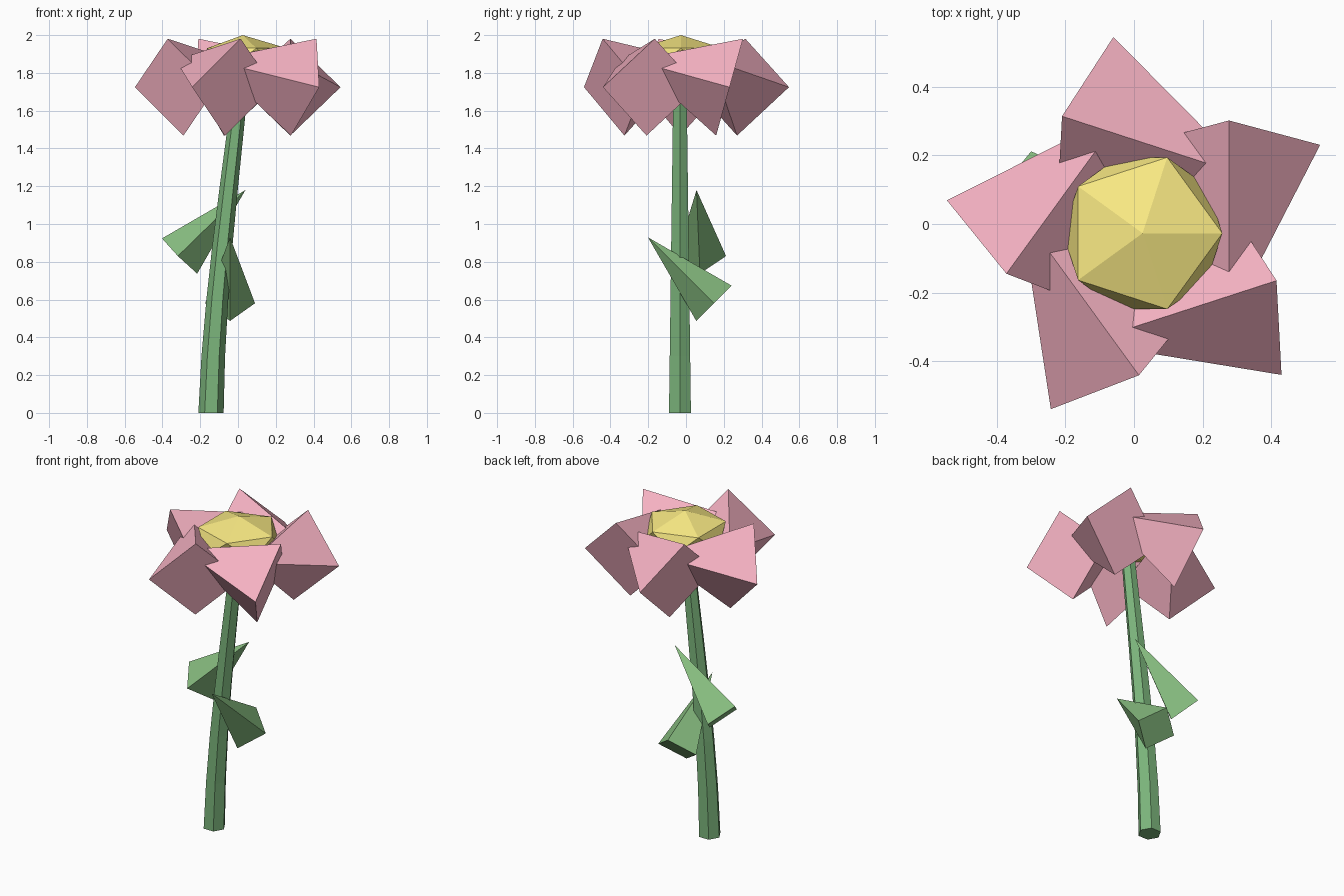
import bpy, bmesh, math
from mathutils import Matrix, Vector

if "Cube" in bpy.data.objects:
    bpy.data.objects.remove(bpy.data.objects["Cube"])

CX, CY = 0.025, -0.027          # axis of the flower head


def material(name, rgb):
    m = bpy.data.materials.new(name)
    m.diffuse_color = (*rgb, 1)
    m.use_nodes = True
    m.node_tree.nodes["Principled BSDF"].inputs["Base Color"].default_value = m.diffuse_color
    return m


PINK = material("petal_pink", (0.93, 0.45, 0.55))
GREEN = material("leaf_green", (0.25, 0.52, 0.22))
STEM = material("stem_green", (0.20, 0.46, 0.20))
YELLOW = material("center_yellow", (0.95, 0.82, 0.23))


def finish(name, bm, mat):
    bmesh.ops.recalc_face_normals(bm, faces=bm.faces)
    mesh = bpy.data.meshes.new(name)
    bm.to_mesh(mesh)
    bm.free()
    mesh.materials.append(mat)
    obj = bpy.data.objects.new(name, mesh)
    bpy.context.collection.objects.link(obj)
    return obj


def pyramid(name, mat, center, radius, depth, tilt, turn):
    """Four-sided cone, tilted about x, then turned about z."""
    bm = bmesh.new()
    bmesh.ops.create_cone(
        bm, cap_ends=True, segments=4, radius1=radius, radius2=0, depth=depth,
        matrix=Matrix.Rotation(turn, 4, 'Z') @ Matrix.Rotation(tilt, 4, 'X'))
    bmesh.ops.remove_doubles(bm, verts=bm.verts, dist=1e-5)
    finish(name, bm, mat).location = center


# Stem: tapered hexagonal tube leaning in a gentle curve
bm = bmesh.new()
rings = []
for i in range(7):
    z = 1.8 * i / 6
    x = -0.143 + 0.0218 * z + 0.0656 * z ** 2 - 0.0149 * z ** 3
    r = 0.067 - 0.0152 * z
    rings.append([bm.verts.new((x + r * math.cos(k * math.pi / 3),
                                CY - 0.005 + r * math.sin(k * math.pi / 3), z))
                  for k in range(6)])
for a, b in zip(rings, rings[1:]):
    for k in range(6):
        n = (k + 1) % 6
        bm.faces.new((a[k], a[n], b[n], b[k]))
bm.faces.new(rings[0])
bm.faces.new(rings[-1])
finish("stem", bm, STEM)

# Leaves: slim pyramids pitched 45 degrees
for i, pos in enumerate([(-0.042, -0.027, 0.755), (-0.135, 0.068, 1.005)]):
    pyramid(f"leaf_{i + 1}", GREEN, pos, 0.132, 0.494, math.radians(45), 1.5 * i)

# Petals: five tilted pyramids in a pinwheel
for i in range(5):
    turn = math.tau * i / 5
    offset = Matrix.Rotation(turn, 3, 'Z') @ Vector((0.252, 0, 0))
    pyramid(f"petal_{i + 1}", PINK, offset + Vector((CX, CY, 1.796)),
            0.266, 0.535, 1.3, turn)

# Flower center: flattened icosahedron
bm = bmesh.new()
bmesh.ops.create_icosphere(bm, subdivisions=1, radius=1)
bmesh.ops.scale(bm, vec=(0.26, 0.26, 0.125), verts=bm.verts)
finish("flower_center", bm, YELLOW).location = (CX, CY, 1.875)
